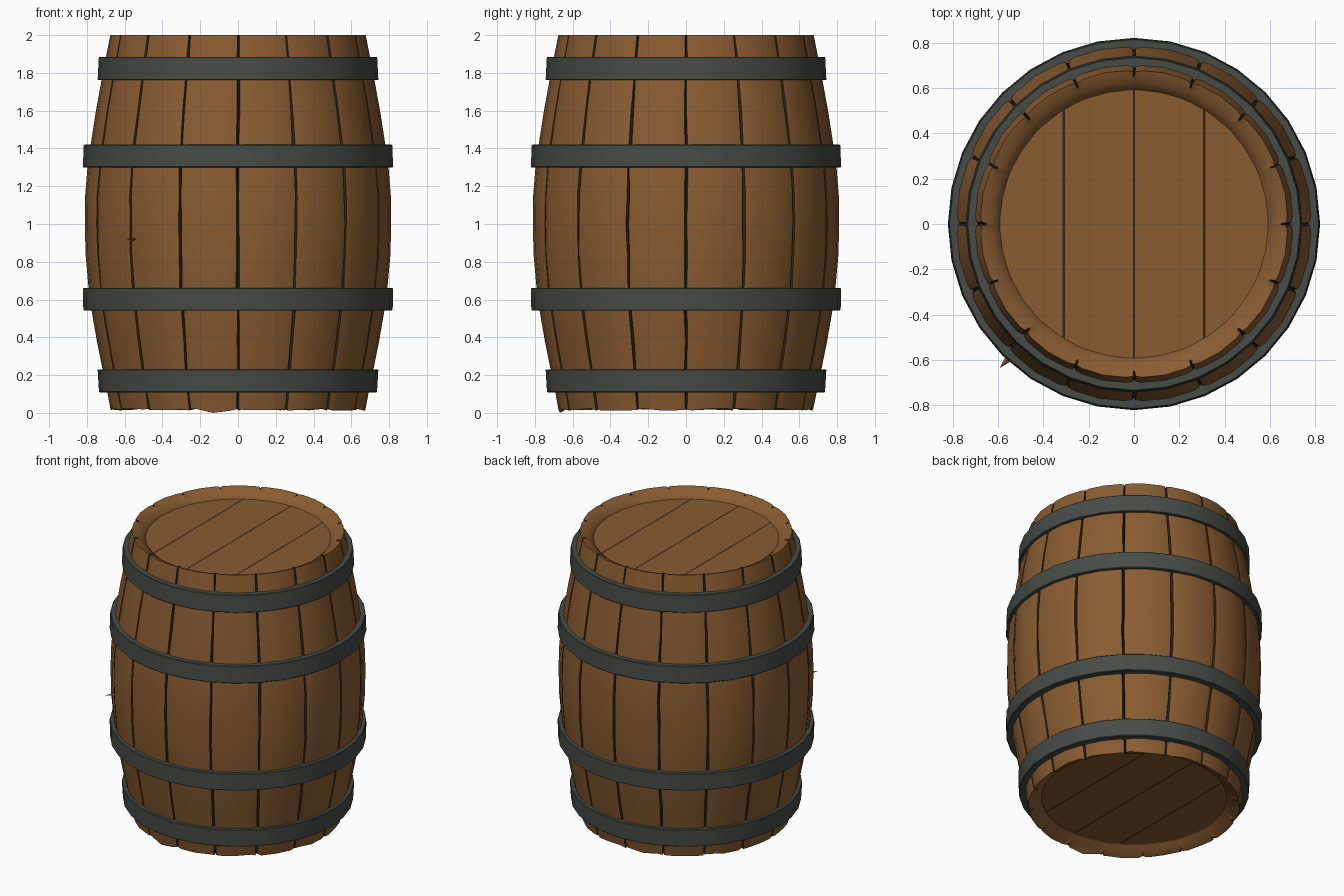
import bpy, bmesh, math, random
from mathutils import Vector

if "Cube" in bpy.data.objects:
    bpy.data.objects.remove(bpy.data.objects["Cube"])

random.seed(4)


def material(name, rgb):
    m = bpy.data.materials.new(name)
    m.diffuse_color = (*rgb, 1)
    m.use_nodes = True
    m.node_tree.nodes["Principled BSDF"].inputs["Base Color"].default_value = m.diffuse_color
    return m


WOOD = material("brown wood", (0.25, 0.107, 0.031))
IRON = material("dark iron", (0.062, 0.072, 0.063))
GAP = material("dark gap", (0.032, 0.019, 0.008))


def finish(name, bm, mats, angle=35):
    bmesh.ops.recalc_face_normals(bm, faces=bm.faces[:])
    mesh = bpy.data.meshes.new(name)
    bm.to_mesh(mesh)
    bm.free()
    for m in mats:
        mesh.materials.append(m)
    ob = bpy.data.objects.new(name, mesh)
    bpy.context.collection.objects.link(ob)
    bpy.ops.object.select_all(action='DESELECT')
    ob.select_set(True)
    bpy.context.view_layer.objects.active = ob
    bpy.ops.object.shade_smooth_by_angle(angle=math.radians(angle))
    return ob


def polar(r, a, z):
    # angle 0 faces the front (-y)
    return Vector((r * math.sin(a), -r * math.cos(a), z))


# Barrel body: 16 staves with dark grooves between them
STAVES = 16
STEP = math.tau / STAVES
HALF_GAP = 0.009
# radius, height, groove strength
profile = [(0.588, 0.09, 0), (0.593, 0.068, 0), (0.625, 0.045, 0),
           (0.655, 0.026, 1), (0.677, 0.018, 1), (0.693, 0.10, 1),
           (0.72, 0.23, 1), (0.75, 0.38, 1), (0.778, 0.54, 1),
           (0.794, 0.66, 1), (0.81, 0.84, 1), (0.814, 1.0, 1),
           (0.812, 1.15, 1), (0.80, 1.30, 1), (0.783, 1.42, 1),
           (0.755, 1.60, 1), (0.724, 1.77, 1), (0.701, 1.89, 1),
           (0.679, 2.0, 1), (0.655, 1.992, 1), (0.625, 1.975, 0),
           (0.593, 1.95, 0), (0.588, 1.93, 0)]

bm = bmesh.new()
columns, is_gap = [], []
for k in range(STAVES):
    wobble = [random.uniform(-0.004, 0.004) for _ in profile]
    width = [random.uniform(0.6, 1.25) for _ in profile]
    for j, (off, depth) in enumerate([(-0.05, 0.002), (-HALF_GAP, 0.008), (0, 0.028),
                                      (HALF_GAP, 0.008), (0.05, 0.002), (STEP / 2, -0.001)]):
        col = []
        for i, (r, z, g) in enumerate(profile):
            a = k * STEP + off
            if g and j in (1, 2, 3):
                a = k * STEP + off * width[i] + wobble[i]
            d = depth
            if i in (3, 19):          # rim: shallow notch only
                d *= 0.3
            if z < 0.03 and j != 2:   # worn lower edge
                z += random.uniform(-0.006, 0.006)
                if k == STAVES - 1 and j == 5 and i == 4:
                    z = 0.0
            col.append(bm.verts.new(polar(r - d * g, a, z)))
        columns.append(col)
        is_gap.append(j in (1, 2))
n = len(columns)
for c in range(n):
    a, b = columns[c], columns[(c + 1) % n]
    for i in range(len(profile) - 1):
        f = bm.faces.new((a[i], b[i], b[i + 1], a[i + 1]))
        if is_gap[c] and profile[i][2] and profile[i + 1][2]:
            f.material_index = 1
finish("staves", bm, [WOOD, GAP], 40)


# Recessed end boards: four planks with dark seams
def end_boards(name, z, up):
    bm = bmesh.new()
    bmesh.ops.create_circle(bm, cap_ends=True, segments=48, radius=0.60)
    for s in (-0.31, 0.0, 0.31):
        for e in (-0.005, 0.005):
            bmesh.ops.bisect_plane(bm, geom=bm.verts[:] + bm.edges[:] + bm.faces[:],
                                   plane_co=(s + e, 0, 0), plane_no=(1, 0, 0))
    for f in bm.faces:
        x = f.calc_center_median().x
        f.material_index = int(any(abs(x - s) < 0.006 for s in (-0.31, 0, 0.31)))
    bmesh.ops.translate(bm, vec=(0, 0, z), verts=bm.verts[:])
    # thickness towards the inside of the barrel
    ext = bmesh.ops.extrude_face_region(bm, geom=bm.faces[:], use_keep_orig=True)
    bmesh.ops.translate(bm, vec=(0, 0, -0.03 * up),
                        verts=[g for g in ext["geom"] if isinstance(g, bmesh.types.BMVert)])
    finish(name, bm, [WOOD, GAP])


end_boards("top_boards", 1.945, 1)
end_boards("bottom_boards", 0.073, -1)


# Iron hoops
def hoop(name, z0, z1, r0, r1, seg=32):
    bm = bmesh.new()
    thick, c = 0.05, 0.004
    section = [(r0 - thick, z0), (r0 - c, z0), (r0, z0 + c),
               (r1, z1 - c), (r1 - c, z1), (r1 - thick, z1)]
    rings = [[bm.verts.new(polar(r, math.tau * i / seg, z)) for r, z in section]
             for i in range(seg)]
    m = len(section)
    for i in range(seg):
        a, b = rings[i], rings[(i + 1) % seg]
        for j in range(m):
            bm.faces.new((a[j], b[j], b[(j + 1) % m], a[(j + 1) % m]))
    finish(name, bm, [IRON])


hoop("hoop_bottom", 0.108, 0.23, 0.736, 0.743)
hoop("hoop_lower", 0.542, 0.662, 0.819, 0.821)
hoop("hoop_upper", 1.30, 1.42, 0.821, 0.817)
hoop("hoop_top", 1.762, 1.885, 0.743, 0.737)

# Small splinter standing off one stave
bm = bmesh.new()
bmesh.ops.create_cone(bm, cap_ends=True, segments=4, radius1=0.025, radius2=0.001, depth=0.08)
ob = finish("splinter", bm, [WOOD])
d = polar(1, -math.radians(43), 0)
ob.rotation_euler = d.to_track_quat('Z', 'Y').to_euler()
ob.location = d * 0.825 + Vector((0, 0, 0.92))
ob.scale = (1, 0.5, 1)
